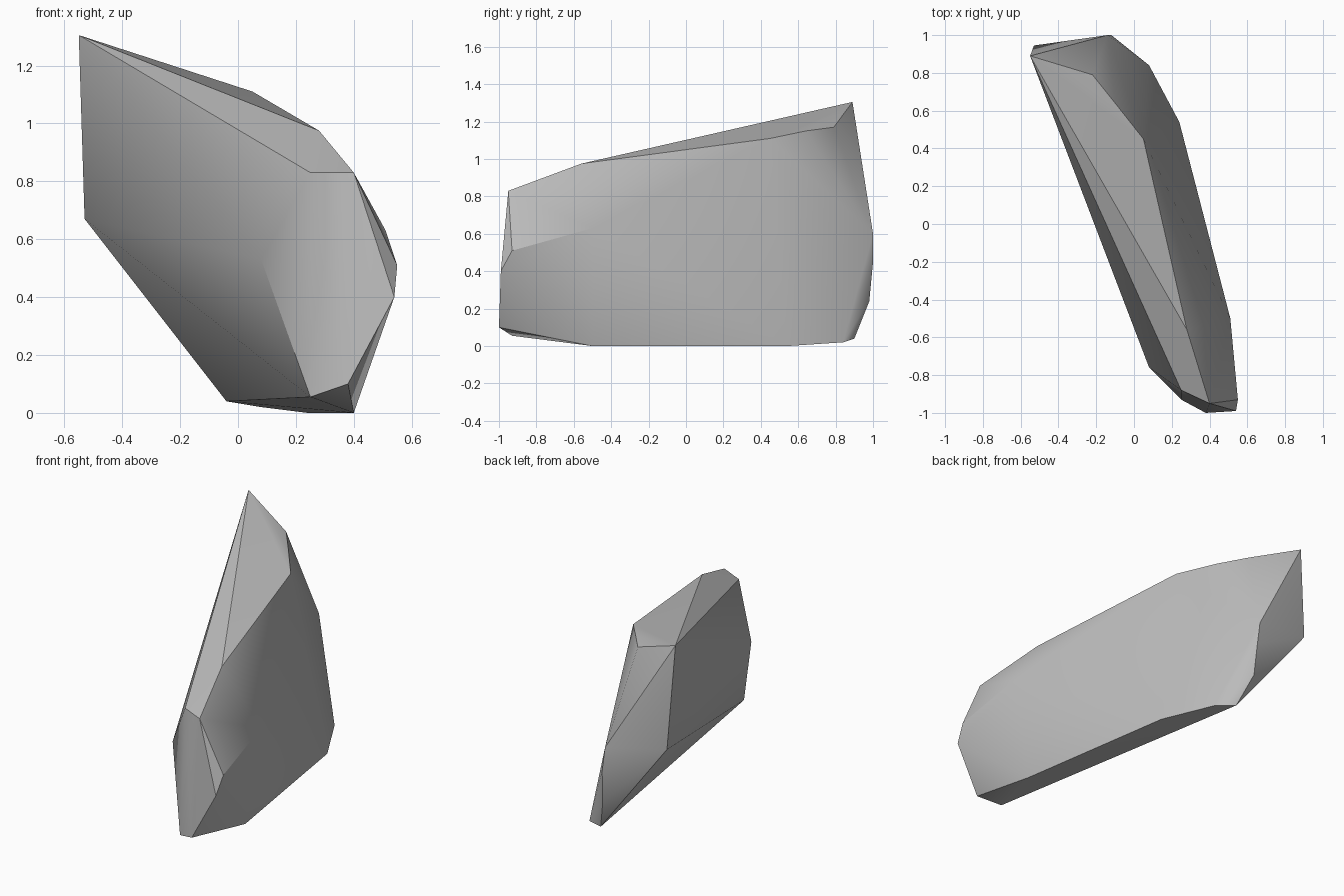
import bpy
import bmesh
import math

# Remove the default cube
default_cube = bpy.data.objects.get("Cube")
if default_cube:
    bpy.data.objects.remove(default_cube, do_unlink=True)


def make_material(name, colour):
    material = bpy.data.materials.new(name)
    material.use_nodes = True
    material.diffuse_color = colour
    shader = material.node_tree.nodes["Principled BSDF"]
    shader.inputs["Base Color"].default_value = colour
    shader.inputs["Roughness"].default_value = 0.9
    return material


def make_hull(name, corners, material):
    """Wrap a tight convex skin around the given corners."""
    mesh = bpy.data.meshes.new(name)
    shape = bmesh.new()
    for corner in corners:
        shape.verts.new(corner)
    result = bmesh.ops.convex_hull(shape, input=shape.verts)
    spare = {item for item in result["geom_interior"] + result["geom_unused"]
             if isinstance(item, bmesh.types.BMVert)}
    bmesh.ops.delete(shape, geom=list(spare), context="VERTS")
    bmesh.ops.recalc_face_normals(shape, faces=shape.faces)
    shape.to_mesh(mesh)
    shape.free()
    mesh.materials.append(material)
    rock = bpy.data.objects.new(name, mesh)
    bpy.context.collection.objects.link(rock)
    return rock


# Tall rear peak and the back end below it
rear_corners = [
    (-.55, .89, 1.305), (-.53, .945, .67),
    (-.14, 1, .6), (-.12, 1, .45), (-.11, .98, .24),
]

# Ridge running from the peak down to the front shoulder
ridge_corners = [
    (-.22, .79, 1.17), (-.1, .64, 1.15), (.05, .45, 1.11),
    (.28, -.56, .975), (.51, -.5, .63),
]

# Blunt front end
front_corners = [
    (.4, -.95, .83), (.25, -.88, .83), (.55, -.93, .51),
    (.54, -.99, .4), (.38, -1, .1), (.08, -.76, .53),
]

# Narrow underside
base_corners = [
    (.25, -.93, .055), (.4, -.5, 0), (.24, .54, 0),
    (.08, .84, .02), (-.04, .9, .04),
]

stone_grey = make_material("stone grey", (.5, .5, .5, 1))
rock = make_hull("rock", rear_corners + ridge_corners + front_corners + base_corners,
                 stone_grey)

# Soft shading on gentle bends, crisp on hard edges, flat on broad faces
bpy.ops.object.select_all(action="DESELECT")
rock.select_set(True)
bpy.context.view_layer.objects.active = rock
bpy.ops.object.shade_smooth_by_angle(angle=math.radians(35))
weighting = rock.modifiers.new("broad face shading", "WEIGHTED_NORMAL")
weighting.keep_sharp = True
